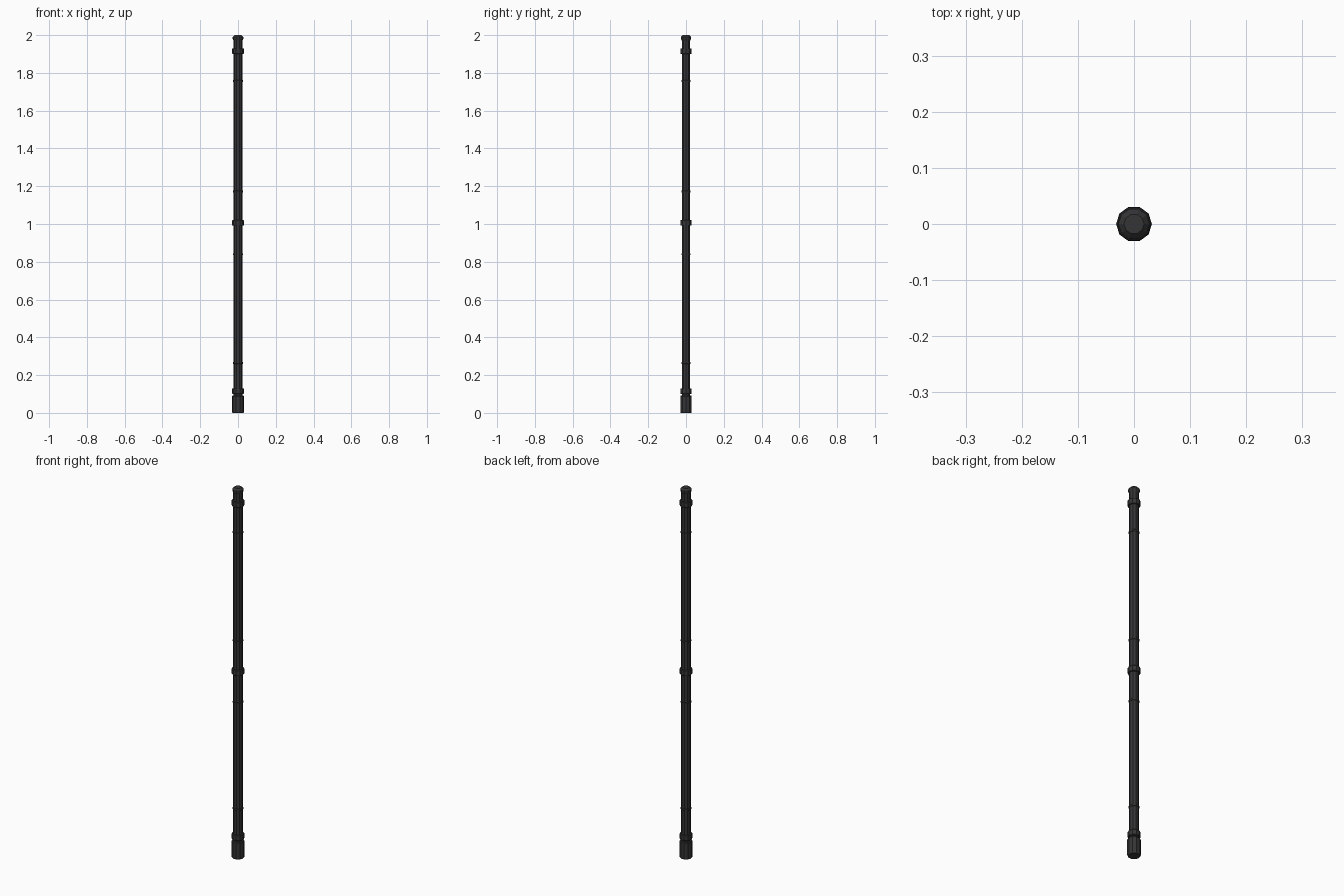
import bpy, bmesh
from math import cos, sin, tau

if "Cube" in bpy.data.objects:
    bpy.data.objects.remove(bpy.data.objects["Cube"])

SIDES = 10


def lathe(name, profile):
    """Closed flat-faced solid from (radius, z) points, bottom to top."""
    bm = bmesh.new()
    rings = [[bm.verts.new((r * cos(tau * i / SIDES), r * sin(tau * i / SIDES), z))
              for i in range(SIDES)] for r, z in profile]
    for a, b in zip(rings, rings[1:]):
        for i in range(SIDES):
            j = (i + 1) % SIDES
            bm.faces.new((a[i], a[j], b[j], b[i]))
    bm.faces.new(rings[0][::-1])
    bm.faces.new(rings[-1])
    mesh = bpy.data.meshes.new(name)
    bm.to_mesh(mesh)
    bm.free()
    obj = bpy.data.objects.new(name, mesh)
    bpy.context.collection.objects.link(obj)
    mesh.materials.append(dark)
    return obj


def band(name, z, height, radius, bevel):
    """Collar with chamfered rims, centred on height z."""
    h = height / 2
    lathe(name, [(radius - bevel, z - h), (radius, z - h + bevel),
                 (radius, z + h - bevel), (radius - bevel, z + h)])


dark = bpy.data.materials.new("dark_metal")
dark.diffuse_color = (0.035, 0.035, 0.037, 1)
dark.use_nodes = True
dark.node_tree.nodes["Principled BSDF"].inputs["Base Color"].default_value = dark.diffuse_color

# Long shaft
lathe("shaft", [(0.0235, 0.05), (0.0235, 1.985)])

# Weighted foot
lathe("foot", [(0.030, 0.0), (0.032, 0.004), (0.032, 0.088), (0.029, 0.092)])

# Flared cap at the tip
lathe("tip_cap", [(0.0235, 1.972), (0.028, 1.980), (0.028, 1.990), (0.018, 2.0)])

# Thick collars
for i, z in enumerate((0.115, 1.006, 1.915)):
    band(f"collar_{i + 1}", z, 0.030, 0.031, 0.002)

# Thin joint rings
for i, z in enumerate((0.265, 0.84, 1.172, 1.757)):
    band(f"joint_ring_{i + 1}", z, 0.010, 0.0262, 0.001)
